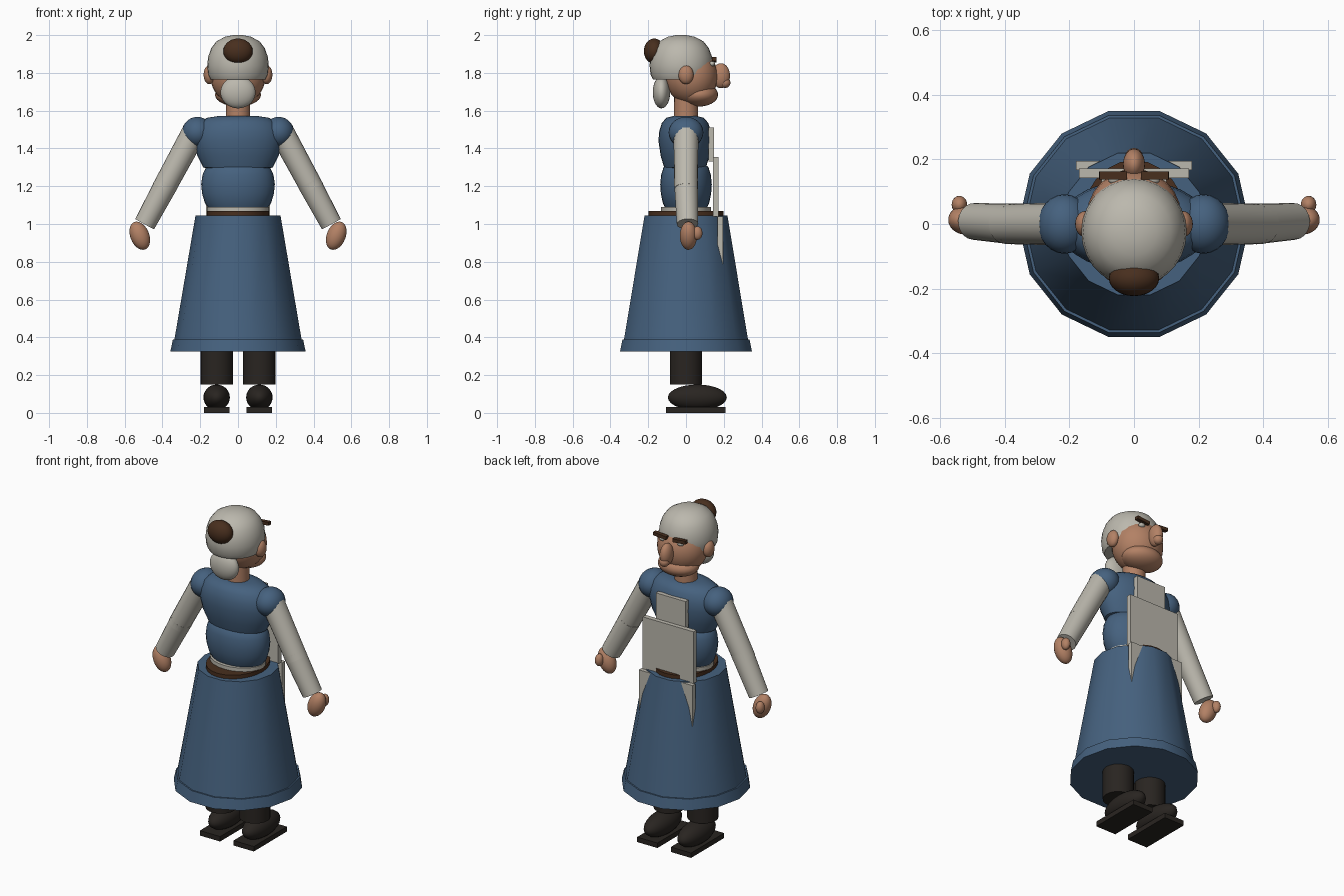
import bpy, math
from mathutils import Vector, Matrix

if "Cube" in bpy.data.objects:
    bpy.data.objects.remove(bpy.data.objects["Cube"])


def material(name, rgb):
    m = bpy.data.materials.new(name)
    m.diffuse_color = (*rgb, 1)
    m.use_nodes = True
    m.node_tree.nodes["Principled BSDF"].inputs["Base Color"].default_value = m.diffuse_color
    return m


BLUE = material("blue_cloth", (.06, .12, .21))
LINEN = material("linen", (.50, .48, .42))
SKIN = material("skin", (.45, .22, .13))
BROWN = material("brown", (.065, .028, .013))
DARK = material("dark_leather", (.022, .018, .015))


def finish(name, mat, smooth=True):
    o = bpy.context.object
    o.name = name
    o.data.materials.append(mat)
    if smooth:
        bpy.ops.object.shade_smooth_by_angle(angle=math.radians(40))
    return o


def ball(name, c, r, mat, rot=(0, 0, 0)):
    bpy.ops.mesh.primitive_uv_sphere_add(segments=24, ring_count=14, location=c, rotation=rot)
    bpy.context.object.scale = r
    return finish(name, mat)


def box(name, lo, hi, mat):
    lo, hi = Vector(lo), Vector(hi)
    bpy.ops.mesh.primitive_cube_add(size=1, location=(lo + hi) / 2)
    bpy.context.object.scale = hi - lo
    return finish(name, mat, False)


def tube(name, a, b, ra, rb, mat, sides=20):
    a, b = Vector(a), Vector(b)
    d = b - a
    bpy.ops.mesh.primitive_cone_add(vertices=sides, radius1=ra, radius2=rb, depth=d.length,
                                    location=(a + b) / 2)
    o = bpy.context.object
    o.rotation_euler = d.to_track_quat('Z', 'Y').to_euler()
    return finish(name, mat)


def lathe(name, profile, mat, sides=28, sy=1.0, cy=0.0):
    """Revolve (radius, z) points around z, squash in y and cap the ends."""
    verts, faces = [], []
    for r, z in profile:
        for i in range(sides):
            t = 2 * math.pi * i / sides
            verts.append((r * math.cos(t), cy + sy * r * math.sin(t), z))
    for k in range(len(profile) - 1):
        for i in range(sides):
            j = (i + 1) % sides
            faces.append((k * sides + i, k * sides + j, (k + 1) * sides + j, (k + 1) * sides + i))
    faces.append(tuple(reversed(range(sides))))
    faces.append(tuple(range(len(verts) - sides, len(verts))))
    me = bpy.data.meshes.new(name)
    me.from_pydata(verts, [], faces)
    o = bpy.data.objects.new(name, me)
    bpy.context.collection.objects.link(o)
    bpy.ops.object.select_all(action='DESELECT')
    o.select_set(True)
    bpy.context.view_layer.objects.active = o
    return finish(name, mat)


# skirt and hem (14-sided)
lathe("skirt", [(.338, .38), (.225, 1.045)], BLUE, 14)
lathe("skirt_hem", [(.358, .325), (.345, .388)], BLUE, 14)

# waist and bodice
lathe("belt", [(.165, 1.0), (.165, 1.068)], BROWN, 24, 1.2)
lathe("waist_band", [(.165, 1.0), (.165, 1.09)], LINEN, 24, .8)
lathe("lower_bodice", [(.15, 1.075), (.175, 1.11), (.19, 1.16), (.195, 1.21), (.188, 1.26),
                       (.17, 1.30), (.13, 1.325)], BLUE, 28, .70)
lathe("upper_bodice", [(.13, 1.285), (.185, 1.30), (.215, 1.36), (.235, 1.44), (.228, 1.49),
                       (.205, 1.535), (.165, 1.562), (.10, 1.572)], BLUE, 28, .60, -.005)

# apron panels on the face side
box("apron_bib", (-.10, .12, 1.33), (.10, .147, 1.51), LINEN)
box("apron_middle", (-.17, .143, 1.04), (.17, .172, 1.355), LINEN)
box("apron_lower", (-.18, .167, .65), (.18, .195, 1.04), LINEN)

# head and face
tube("neck", (0, 0, 1.54), (0, 0, 1.68), .065, .063, SKIN)
ball("head", (0, .03, 1.78), (.145, .138, .15), SKIN)
ball("jaw", (0, .07, 1.685), (.122, .10, .063), SKIN)
ball("nose", (0, .185, 1.785), (.034, .048, .066), SKIN)
ball("nose_tip", (0, .207, 1.748), (.028, .028, .028), SKIN)

# hair dome, bun and nape roll
lathe("hair", [(.145, 1.765), (.158, 1.79), (.163, 1.84), (.158, 1.885), (.142, 1.93),
               (.115, 1.966), (.07, 1.991), (.025, 2.0)], LINEN, 28, 1.03, -.025)
ball("hair_bun", (0, -.168, 1.915), (.078, .055, .067), BROWN)
ball("nape_hair", (0, -.13, 1.697), (.093, .046, .085), LINEN)

# paired parts
for side, s in (("left", -1), ("right", 1)):
    ball(f"{side}_ear", (s * .152, 0, 1.79), (.03, .04, .05), SKIN)
    ball(f"{side}_eye", (s * .06, .138, 1.848), (.02, .015, .014), LINEN)
    brow = box(f"{side}_brow", (s * .065 - .043, .138, 1.86), (s * .065 + .043, .162, 1.88), BROWN)
    brow.rotation_euler = (0, s * math.radians(-5), 0)

    # puffed shoulder and sleeves
    ball(f"{side}_shoulder", (s * .215, 0, 1.485), (.082, .092, .082), BLUE)
    tube(f"{side}_upper_sleeve", (s * .235, 0, 1.48), (s * .395, 0, 1.185), .066, .062, LINEN)
    tube(f"{side}_lower_sleeve", (s * .375, 0, 1.22), (s * .494, .008, 1.0), .063, .057, LINEN)

    # hand and thumb
    ball(f"{side}_hand", (s * .52, .013, .938), (.05, .046, .078), SKIN,
         (0, s * math.radians(22), 0))
    ball(f"{side}_thumb", (s * .54, .06, .952), (.024, .027, .036), SKIN)

    # leg and shoe
    tube(f"{side}_leg", (s * .113, 0, .15), (s * .113, 0, .45), .086, .086, DARK)
    ball(f"{side}_shoe", (s * .113, .06, .082), (.07, .156, .068), DARK)
    box(f"{side}_sole", (s * .113 - .068, -.107, 0), (s * .113 + .068, .21, .03), DARK)
